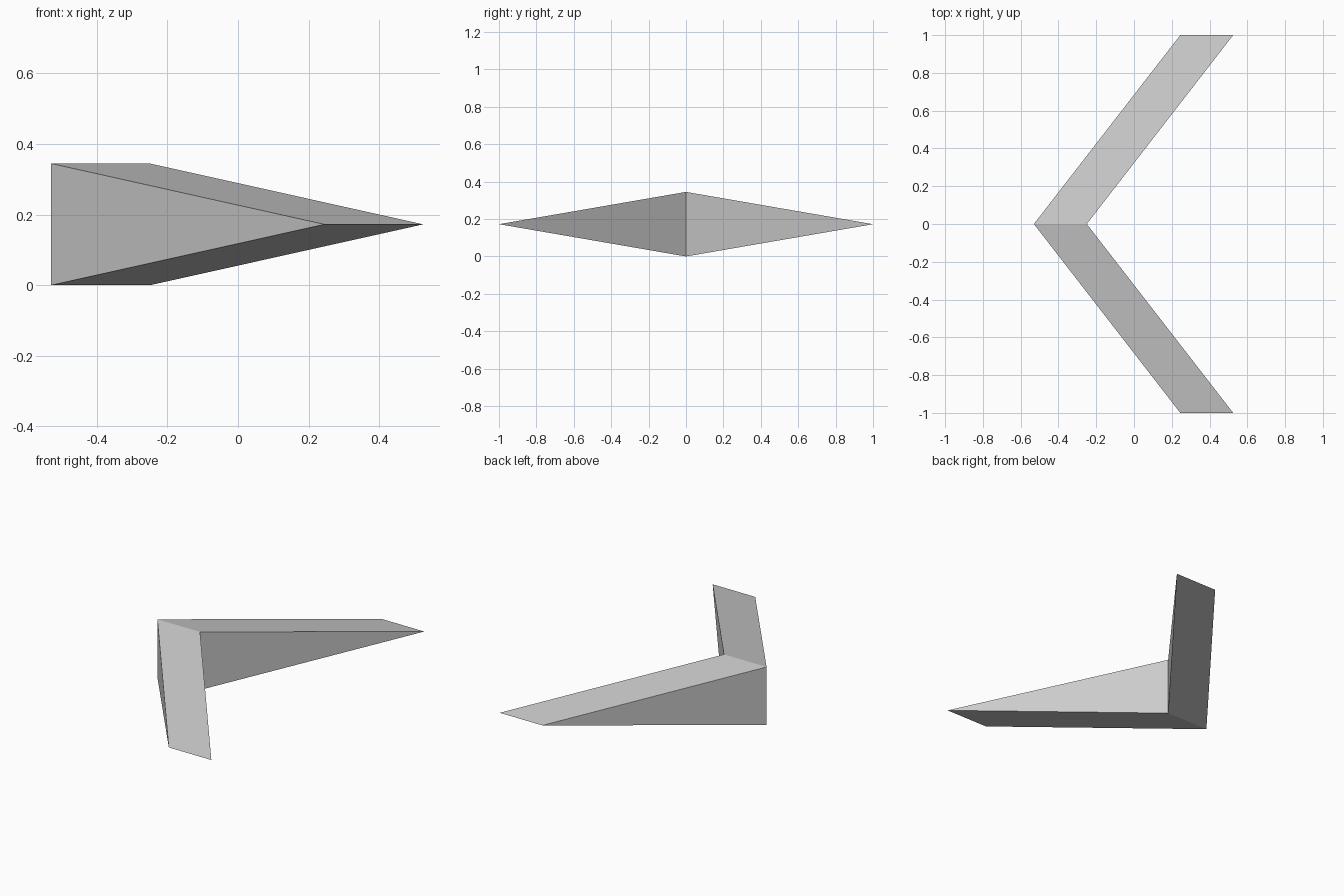
import bpy
import bmesh

cube = bpy.data.objects.get("Cube")
if cube:
    bpy.data.objects.remove(cube, do_unlink=True)

# Plain grey material
grey = bpy.data.materials.new("light_grey")
grey.use_nodes = True
colour = (0.6, 0.6, 0.6, 1)
grey.diffuse_color = colour
grey.node_tree.nodes["Principled BSDF"].inputs["Base Color"].default_value = colour

WIDTH = 0.28      # band width along x
HEIGHT = 0.345    # height at the centre
NOSE_X = -0.53    # outer corner of the bend
TIP_X = 0.245     # outer corner of each tip

bm = bmesh.new()

# Shared centre section: outer and inner upright edges
out_low, out_top, in_low, in_top = [
    bm.verts.new((x, 0, z))
    for x in (NOSE_X, NOSE_X + WIDTH) for z in (0, HEIGHT)]

# Two arms, each tapering to a sharp level edge
for side in (-1, 1):
    tip_out, tip_in = [bm.verts.new((x, side, HEIGHT / 2))
                       for x in (TIP_X, TIP_X + WIDTH)]
    bm.faces.new((out_top, in_top, tip_in, tip_out))
    bm.faces.new((out_low, in_low, tip_in, tip_out))
    bm.faces.new((out_low, out_top, tip_out))
    bm.faces.new((in_low, in_top, tip_in))

bmesh.ops.recalc_face_normals(bm, faces=bm.faces[:])
mesh = bpy.data.meshes.new("tapered_chevron")
bm.to_mesh(mesh)
bm.free()
mesh.materials.append(grey)
bpy.context.collection.objects.link(bpy.data.objects.new("tapered_chevron", mesh))
